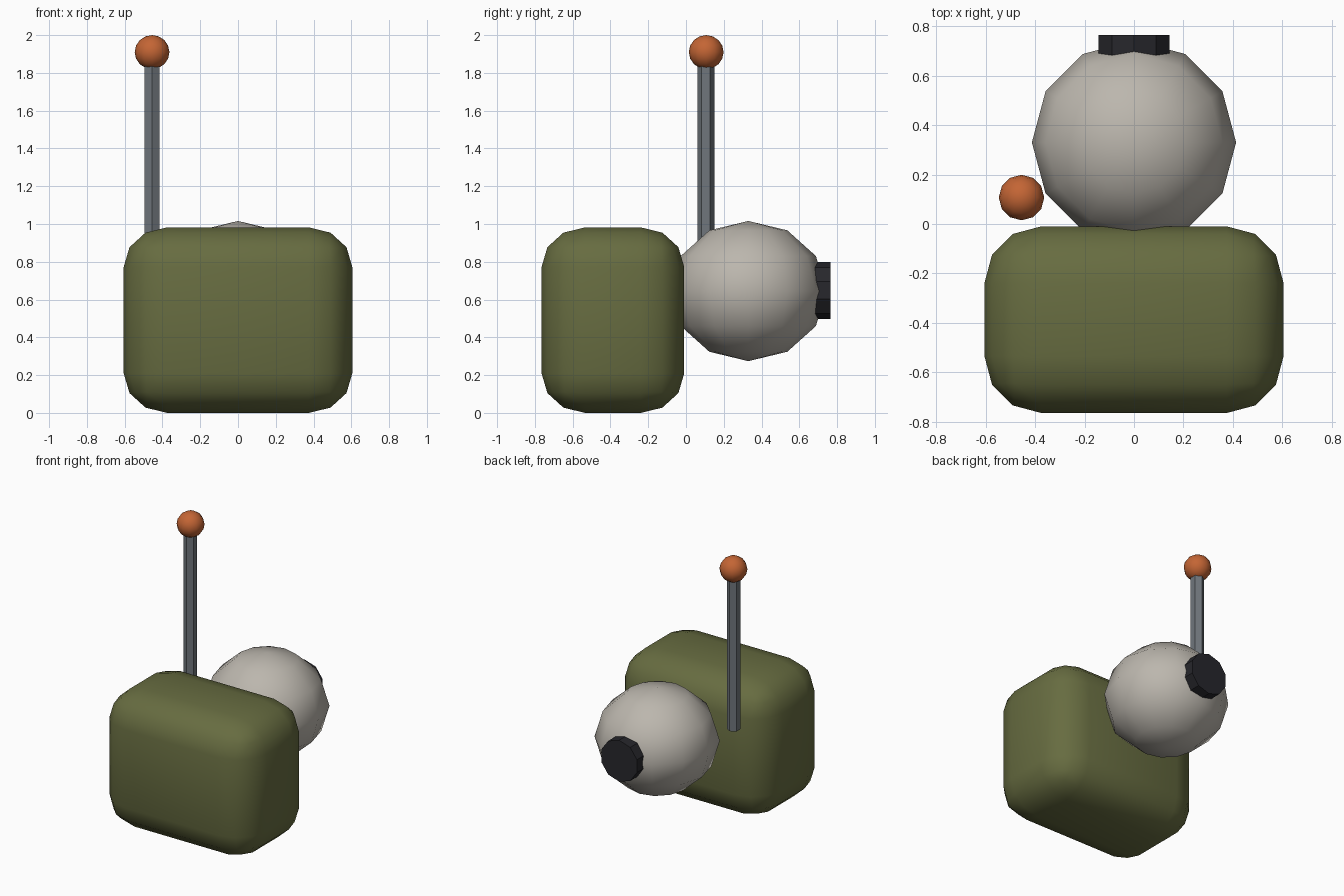
import bpy
from math import radians

if "Cube" in bpy.data.objects:
    bpy.data.objects.remove(bpy.data.objects["Cube"])


def finish(name, color=None, smooth=False):
    """Name the active object, colour it and set its shading."""
    obj = bpy.context.object
    obj.name = name
    if color:
        mat = bpy.data.materials.new(name + "_colour")
        mat.diffuse_color = (*color, 1)
        mat.use_nodes = True
        mat.node_tree.nodes["Principled BSDF"].inputs["Base Color"].default_value = mat.diffuse_color
        obj.data.materials.append(mat)
    if smooth:
        bpy.ops.object.shade_smooth()
    return obj


def ball(name, loc, scale, segments, rings, color):
    bpy.ops.mesh.primitive_uv_sphere_add(segments=segments, ring_count=rings,
                                         radius=1, location=loc)
    bpy.context.object.scale = scale
    return finish(name, color, True)


def rod(name, loc, radius, depth, sides, color, rot=(0, 0, 0)):
    bpy.ops.mesh.primitive_cylinder_add(vertices=sides, radius=radius, depth=depth,
                                        location=loc, rotation=rot)
    return finish(name, color)


# Rounded body block, slightly squashed in height after bevelling
squash = 0.91
bpy.ops.mesh.primitive_cube_add(size=1, location=(0, -0.387, 0.491))
body = bpy.context.object
for v in body.data.vertices:
    v.co.x *= 1.21
    v.co.y *= 0.755
    v.co.z *= 0.982 / squash
body.scale.z = squash
finish("body", (0.135, 0.15, 0.052), True)
bevel = body.modifiers.new("rounding", 'BEVEL')
bevel.width = 0.23
bevel.segments = 3

# Head sphere with a dark snout disc
ball("head", (0, 0.33, 0.645), (0.413, 0.413, 0.371), 12, 6, (0.5, 0.47, 0.42))
rod("snout", (0, 0.695, 0.648), 0.15, 0.14, 10, (0.02, 0.02, 0.025),
    rot=(radians(90), 0, 0))

# Hexagonal mast with a round tip
rod("mast", (-0.455, 0.105, 1.33), 0.045, 1.16, 6, (0.16, 0.18, 0.2))
ball("mast_tip", (-0.455, 0.107, 1.91), (0.092, 0.092, 0.09), 12, 8, (0.55, 0.13, 0.035))
